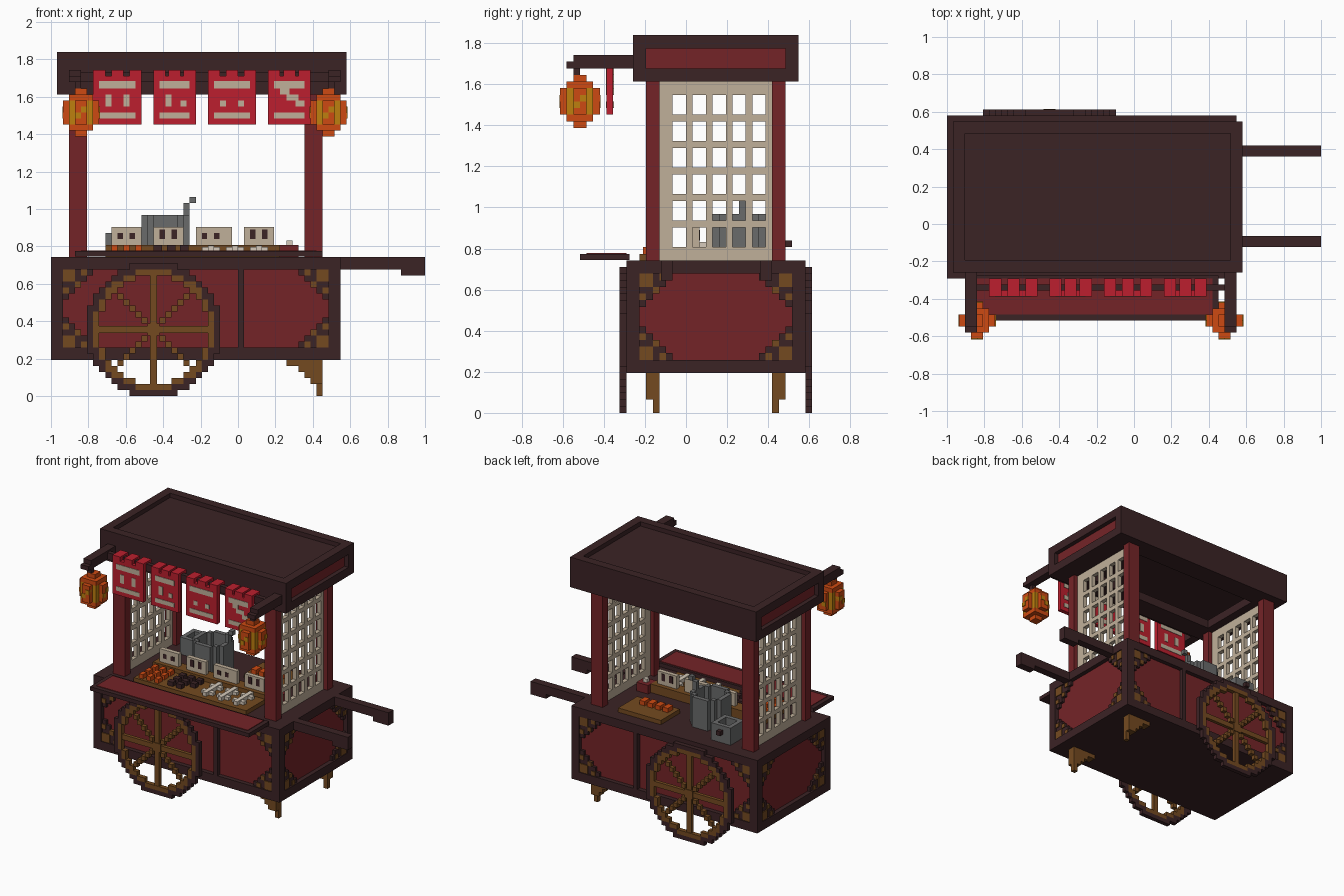
import bpy, bmesh, math, random
from mathutils import Vector

random.seed(4)
cube = bpy.data.objects.get("Cube")
if cube:
    bpy.data.objects.remove(cube, do_unlink=True)

V = 2 / 62                      # block size
OFFSET = Vector((-1, -19 * V, 0))


def material(name, code):
    m = bpy.data.materials.new(name)
    rgb = [int(code[i:i + 2], 16) / 255 for i in (0, 2, 4)]
    lin = [c / 12.92 if c < 0.04045 else ((c + 0.055) / 1.055) ** 2.4 for c in rgb]
    m.use_nodes = True
    m.diffuse_color = (*lin, 1)
    bsdf = m.node_tree.nodes["Principled BSDF"]
    bsdf.inputs["Base Color"].default_value = (*lin, 1)
    bsdf.inputs["Roughness"].default_value = 0.9
    return m


DARK = material("dark wood", "3B2325")
MAROON = material("maroon panel", "742427")
RED = material("banner red", "BC1F2E")
BEIGE = material("beige lattice", "C0B09A")
BROWN = material("golden wood", "744A20")
GOLD = material("lantern gold", "BE800F")
ORANGE = material("lantern orange", "CE4A12")
GREY = material("pot grey", "6A6B6B")
WHITE = material("pale food", "D6CABB")


def blocks(name, mat, boxes):
    """One object from boxes given as (x0, x1, y0, y1, z0, z1) in block units."""
    bm = bmesh.new()
    for b in boxes:
        lo, hi = Vector(b[0::2]), Vector(b[1::2])
        verts = bmesh.ops.create_cube(bm, size=1)["verts"]
        for v in verts:
            v.co = OFFSET + V * (lo + (hi - lo) * 0.5 + Vector(
                [c * d for c, d in zip(v.co, hi - lo)]))
    mesh = bpy.data.meshes.new(name)
    bm.to_mesh(mesh)
    bm.free()
    mesh.materials.append(mat)
    ob = bpy.data.objects.new(name, mesh)
    bpy.context.collection.objects.link(ob)
    return ob


def runs(rule, n):
    """Merge neighbouring cells that obey the rule into row runs (a0, a1, b)."""
    out = []
    for b in range(-n, n):
        start = None
        for a in range(-n, n + 1):
            on = a < n and rule(a + 0.5, b + 0.5)
            if on and start is None:
                start = a
            if not on and start is not None:
                out.append((start, a, b))
                start = None
    return out


# Cart body: recessed panels within a frame
blocks("body_panels", MAROON, [(1, 47, 11, 36, 7, 22)])
frame = [(0, 48, 10, 37, 6, 8), (0, 48, 10, 37, 21, 23)]
frame += [(x, x + 2, y, y + 2, 8, 21) for x in (0, 46) for y in (10, 35)]
frame += [(31, 32, y, y + 1, 8, 21) for y in (10, 36)]
blocks("body_frame", DARK, frame)

# Stepped corner pieces with golden studs on all four sides
SIDES = [(2, 46, lambda u, w, d: (u, w, 11 - d, 11)),
         (2, 46, lambda u, w, d: (u, w, 36, 36 + d)),
         (12, 35, lambda u, w, d: (1 - d, 1, u, w)),
         (12, 35, lambda u, w, d: (47, 47 + d, u, w))]
STUDS = [(0, 2, 0, 2), (3, 4, 0, 1), (0, 1, 3, 4), (2, 3, 2, 3)]
steps, studs = [], []
for u0, u1, place in SIDES:
    for right in (False, True):
        for top in (False, True):
            def put(a0, a1, b0, b1, depth):
                u = (u1 - a1, u1 - a0) if right else (u0 + a0, u0 + a1)
                k = (21 - b1, 21 - b0) if top else (8 + b0, 8 + b1)
                return (*place(*u, depth), *k)
            steps += [put(0, 5 - b, b, b + 1, 0.6) for b in range(5)]
            studs += [put(*s, 0.8) for s in STUDS]
blocks("panel_corners", DARK, steps)
blocks("panel_studs", BROWN, studs)

# Wheels, front and back
def rim(a, b):
    return 10.1 < math.hypot(a, b) <= 11.3

def ring(a, b):
    r = math.hypot(a, b)
    return 9.1 < r <= 10.1 or (r <= 9.1 and abs(a) == abs(b))

for side, y in (("front", 9), ("back", 37)):
    def cells(rule):
        return [(17 + a0, 17 + a1, y, y + 1, 11 + b, 12 + b) for a0, a1, b in runs(rule, 11)]
    blocks(side + "_wheel_rim", DARK, cells(rim))
    spokes = [(7.5, 26.5, y + .1, y + .9, 10.4, 11.6), (16.4, 17.6, y + .1, y + .9, 1.5, 20.5)]
    blocks(side + "_wheel_spokes", BROWN, cells(ring) + spokes)
    blocks(side + "_wheel_axle", BROWN, [(16, 18, y - 0.05 if y < 20 else y - 1,
                                          y + 2 if y < 20 else y + 1.05, 10, 12)])

# Stepped bracket legs
for name, y0, foot in (("front_leg", 13, 14), ("back_leg", 32, 32)):
    leg = [(x, 45, y0, y0 + 2, k, k + 1) for x, k in ((39, 5), (41, 4), (42, 3), (43, 2))]
    blocks(name, BROWN, leg + [(44, 45, foot, foot + 1, 0, 2)])

# Push handles
for name, y in (("front_handle", 15), ("back_handle", 30)):
    blocks(name, DARK, [(48, 62, y + .2, y + 2, 21, 23), (58, 62, y + .2, y + 2, 20, 21)])

# Fold-down serving shelf
blocks("shelf", DARK, [(4, 45, 3, 10.5, 23.1, 24)])
blocks("shelf_panel", MAROON, [(5, 44, 4, 10, 24, 24.15)])

# Posts and lattice screens
for name, x in (("right", 3), ("left", 42)):
    blocks(name + "_posts", MAROON, [(x, x + 3, y, y + 2, 23, 50.5) for y in (13, 32)])
    bars = [(15, 17), (31, 32)] + [(j, j + 1) for j in range(19, 29, 3)]
    rails = [(23, 25), (48, 50)] + [(k, k + 1) for k in range(28, 45, 4)]
    blocks(name + "_lattice", BEIGE,
           [(x + 1, x + 2, a, b, 23, 50) for a, b in bars]
           + [(x + 1, x + 2, 15, 32, a, b) for a, b in rails])

# Roof: walls, sunken top, lower lip and inset end panels
roof = [(1, 49, 11, 13, 50, 57), (1, 49, 34, 36, 50, 57), (3, 47, 13, 34, 54, 56),
        (3, 47, 13, 16, 50, 52), (3, 47, 31, 34, 50, 52)]
for x in (1, 47):
    roof += [(x, x + 2, 13, 34, 50, 52), (x, x + 2, 13, 34, 55, 57)]
roof += [(3, 7, 16, 31, 50, 52), (43, 47, 16, 31, 50, 52)]
blocks("roof", DARK, roof)
blocks("roof_end_panels", MAROON, [(2, 3, 13, 34, 52, 55), (47, 48, 13, 34, 52, 55)])

# Lantern arms, lanterns and banner rod
for name, ax, lx in (("right", 3, 2), ("left", 46, 43)):
    hook = lx + 2 if name == "right" else lx + 3
    blocks(name + "_lantern_arm", DARK, [(ax, ax + 2, 2, 11, 52, 54), (ax, ax + 2, 1, 2, 52, 53),
                                         (hook, hook + 1, 2, 3, 51, 52)])
    blocks(name + "_lantern_core", GOLD, [(lx + 1, lx + 5, 1, 5, 45, 49)])
    blocks(name + "_lantern_ribs", ORANGE,
           [(lx, lx + 6, 2, 4, 45, 49), (lx + 2, lx + 4, 0, 6, 45, 49),
            (lx + 1, lx + 5, 1, 5, 44, 45), (lx + 1, lx + 5, 1, 5, 49, 50),
            (lx + 2, lx + 4, 2, 4, 43, 51)])
    d = 0.12
    marks = []
    for s in range(2):
        marks += [(lx - d, lx + 6 + d, 2 + s, 3 + s, 46 + s, 47 + s),
                  (lx + 2 + s, lx + 3 + s, -d * 0, 6, 46 + s, 47 + s),
                  (lx + 2 + s, lx + 3 + s, -d, 6 + d, 46 + s, 47 + s)]
    blocks(name + "_lantern_marks", GOLD, marks[0::3] + marks[2::3])
blocks("banner_rod", DARK, [(5, 46, 8, 9, 52, 53.6)])

# Banners with tabs and abstract bars and dots on both faces
DOTS = [[(2, 3, 48, 50), (5, 6, 48, 50)], [(2, 3, 48, 50), (4.5, 5.5, 48, 49)],
        [(2, 3, 48, 49), (5, 6, 48, 49)], [(2, 3.5, 50, 51), (3, 5, 49, 50), (4.5, 6, 48, 49)]]
banners, pattern = [], []
for (x0, x1), dots in zip(((7, 15), (17, 24), (26, 34), (36, 43)), DOTS):
    banners.append((x0, x1, 7, 8, 45, 53))
    for t in (x0, (x0 + x1) / 2 - 1, x1 - 2):
        banners.append((t, t + 2, 7, 10, 53.2, 54))
        banners.append((t, t + 2, 7, 8, 53, 53.2))
    shapes = [(1, x1 - x0 - 1, 51, 52.2), (1, x1 - x0 - 1, 46, 47)] + dots
    pattern += [(x0 + a, x0 + b, 6.9, 8.1, k0, k1) for a, b, k0, k1 in shapes]
blocks("banners", RED, banners)
blocks("banner_pattern", BEIGE, pattern)

# Food tray with three kinds of snacks
blocks("food_tray", BROWN, [(9, 38, 12, 19, 23, 24), (9, 38, 19, 22, 23, 25)])
blocks("orange_snacks", ORANGE, [(10 + 2 * a, 11 + 2 * a, 12.5 + 2.2 * b, 14 + 2.2 * b, 24, 25)
                                 for a in range(3) for b in range(3)])
blocks("dark_snacks", DARK, [(17 + 2.2 * a, 18.4 + 2.2 * a, 13 + 2 * b, 14.2 + 2 * b, 24, 25)
                             for a in range(3) for b in range(3) if random.random() < 0.85])
pale = []
for a in range(3):
    for b in range(2):
        x, y = 26 + 4 * a, 14 + 3 * b
        pale += [(x - 1, x + 2, y, y + 1, 24, 24.7), (x, x + 1, y - 1, y + 2, 24, 24.9)]
blocks("pale_snacks", WHITE, pale)

# Small standing signs with dark marks
signs = ((10, 15), (17, 22), (24, 30), (32, 37))
blocks("signs", BEIGE, [(a, b, 20, 21, 25, 28) for a, b in signs])
blocks("sign_marks", DARK, [(a + m, a + m + 0.9, 19.9, 21.1, 26, 27 + 0.6 * (i % 2))
                            for i, (a, b) in enumerate(signs) for m in (1, 3)])

# Stock pot with ladle, and a small pot with a knob
blocks("stock_pot", GREY, [(17, 21, 23, 24, 23, 30), (17, 21, 30, 31, 23, 30),
                           (15, 16, 25, 29, 23, 30), (22, 23, 25, 29, 23, 30),
                           (16, 17, 24, 25, 23, 30), (21, 22, 24, 25, 23, 30),
                           (16, 17, 29, 30, 23, 30), (21, 22, 29, 30, 23, 30),
                           (16, 22, 25, 29, 23, 26), (17, 21, 24, 30, 23, 26),
                           (22, 23, 27, 28, 30, 32), (23, 24, 27, 28, 32, 33)])
blocks("small_pot", GREY, [(9, 14, 29, 30, 23, 27), (9, 14, 33, 34, 23, 27),
                           (9, 10, 30, 33, 23, 27), (13, 14, 30, 33, 23, 27),
                           (10, 13, 30, 33, 23, 25)])
blocks("small_pot_knob", DARK, [(11, 12, 34, 35, 25, 26)])

# Cutting board at the back and a sauce dish
blocks("cutting_board", BROWN, [(27, 38, 27, 34, 23, 24)])
blocks("sliced_food", ORANGE, [(28 + 2 * a, 29.3 + 2 * a, 28, 30, 24, 25) for a in range(4)])
blocks("sauce_dish", MAROON, [(38, 41, 20, 23, 23, 25)])
blocks("dish_garnish", WHITE, [(39, 40, 21, 22, 25, 25.8)])
